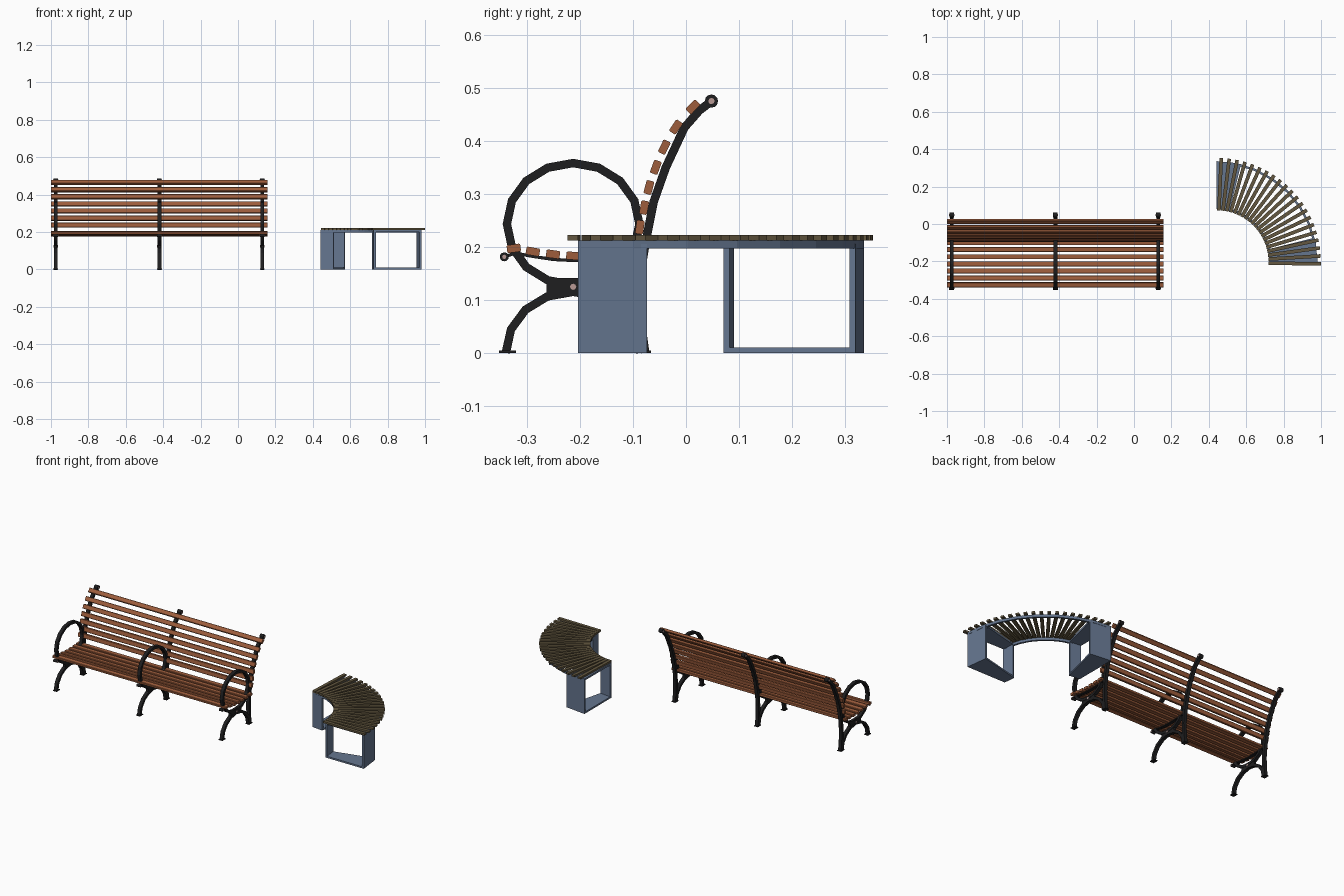
import bpy, bmesh, math
from mathutils import Vector, Matrix

if "Cube" in bpy.data.objects:
    bpy.data.objects.remove(bpy.data.objects["Cube"])


def material(name, rgb):
    m = bpy.data.materials.new(name)
    m.diffuse_color = (*rgb, 1)
    m.use_nodes = True
    m.node_tree.nodes["Principled BSDF"].inputs["Base Color"].default_value = m.diffuse_color
    return m


IRON = material("black iron", (0.013, 0.013, 0.014))
WOOD = material("red brown wood", (0.34, 0.11, 0.045))
OLIVE = material("olive wood", (0.125, 0.095, 0.05))
BLUE = material("blue grey steel", (0.13, 0.18, 0.275))
RIVET = material("pinkish rivet", (0.48, 0.32, 0.3))


def finish(bm, name, mat):
    bmesh.ops.recalc_face_normals(bm, faces=bm.faces)
    me = bpy.data.meshes.new(name)
    bm.to_mesh(me)
    bm.free()
    me.materials.append(mat)
    ob = bpy.data.objects.new(name, me)
    bpy.context.collection.objects.link(ob)
    return ob


def box(bm, center, size, rot=Matrix(), bevel=0):
    m = Matrix.Translation(center) @ rot @ Matrix.Diagonal((*size, 1))
    geo = bmesh.ops.create_cube(bm, size=1, matrix=m)
    if bevel:
        edges = {e for v in geo["verts"] for e in v.link_edges if e.calc_length() > 0.5}
        bmesh.ops.bevel(bm, geom=list(edges), offset=bevel, segments=1, affect='EDGES')


def ribbon(bm, pts, thick, x, width, closed=False):
    """Flat bar following (y, z) points, extruded in x."""
    n = len(pts)
    P = [Vector(p) for p in pts]
    rings = []
    for i in range(n):
        a = P[i - 1] if (i or closed) else P[i]
        b = P[(i + 1) % n] if (i < n - 1 or closed) else P[i]
        t = (b - a).normalized()
        o = Vector((-t.y, t.x)) * thick / 2
        rings.append([bm.verts.new((x + sx * width / 2, *(P[i] + o * so)))
                      for sx, so in ((-1, -1), (1, -1), (1, 1), (-1, 1))])
    for i in range(n if closed else n - 1):
        r, s = rings[i], rings[(i + 1) % n]
        for k in range(4):
            bm.faces.new((r[k], r[(k + 1) % 4], s[(k + 1) % 4], s[k]))
    if not closed:
        bm.faces.new(rings[0])
        bm.faces.new(rings[-1])


def disc(bm, x, y, z, r, width, seg=12):
    m = Matrix.Translation((x, y, z)) @ Matrix.Rotation(math.pi / 2, 4, 'Y')
    bmesh.ops.create_cone(bm, cap_ends=True, segments=seg, radius1=r, radius2=r, depth=width, matrix=m)


def ellipse(cy, cz, ry, rz, a0, a1, n):
    return [(cy + ry * math.cos(math.radians(a0 + (a1 - a0) * i / n)),
             cz + rz * math.sin(math.radians(a0 + (a1 - a0) * i / n))) for i in range(n + 1)]


# ---- Straight bench: three iron frames ----
POST = [(-0.077, 0), (-0.084, 0.05), (-0.086, 0.12), (-0.081, 0.18), (-0.073, 0.225), (-0.061, 0.285),
        (-0.038, 0.35), (-0.003, 0.425), (0.025, 0.457), (0.047, 0.474)]
RAIL = [(-0.343, 0.181), (-0.322, 0.188), (-0.29, 0.182), (-0.25, 0.176), (-0.21, 0.174),
        (-0.15, 0.175), (-0.08, 0.18)]
MID = -0.213
for i, x in enumerate((-0.975, -0.42, 0.13)):
    bm = bmesh.new()
    ribbon(bm, ellipse(MID, 0.243, 0.125, 0.115, 0, 360, 16)[:-1], 0.016, x, 0.02, True)  # arm hoop
    ribbon(bm, ellipse(MID, 0, 0.127, 0.115, 180, 0, 8), 0.016, x, 0.02)                  # leg arch
    ribbon(bm, POST, 0.016, x, 0.02)
    ribbon(bm, RAIL, 0.006, x, 0.018)
    box(bm, (x, MID, 0.1245), (0.016, 0.1, 0.034))                                        # web plate
    for y in (-0.337, -0.082):
        box(bm, (x, y, 0.002), (0.026, 0.032, 0.004))                                     # feet
    disc(bm, x, 0.048, 0.475, 0.0125, 0.024)
    disc(bm, x, -0.343, 0.181, 0.0085, 0.024)
    finish(bm, f"iron_frame_{i + 1}", IRON)
    bm = bmesh.new()
    disc(bm, x, MID, 0.1245, 0.006, 0.024, 8)
    disc(bm, x, 0.048, 0.475, 0.006, 0.028, 8)
    disc(bm, x, -0.343, 0.181, 0.004, 0.028, 8)
    finish(bm, f"frame_rivets_{i + 1}", RIVET)

# ---- Straight bench: slats (y, z, tilt in degrees) ----
SEAT = [(-0.325, 0.197, 8), (-0.289, 0.191, -10), (-0.251, 0.186, -8), (-0.213, 0.183, -3),
        (-0.175, 0.183, 0), (-0.137, 0.184, 2), (-0.1, 0.186, 4)]
BACK = [(-0.087, 0.237, 82), (-0.079, 0.274, 79), (-0.07, 0.312, 75), (-0.057, 0.35, 70),
        (-0.041, 0.388, 64), (-0.019, 0.426, 56), (0.013, 0.464, 46)]
for name, rows in (("seat_slats", SEAT), ("back_slats", BACK)):
    bm = bmesh.new()
    for y, z, tilt in rows:
        box(bm, (-0.4215, y, z), (1.157, 0.026, 0.015),
            Matrix.Rotation(math.radians(tilt), 4, 'X'), 0.002)
    finish(bm, name, WOOD)

# ---- Curved bench ----
CX, CY = 0.442, -0.204


def polar(r, deg, z):
    a = math.radians(deg)
    return (CX + r * math.cos(a), CY + r * math.sin(a), z)


def sector(bm, r0, r1, a0, a1, z0, z1, n=1):
    """Segmented ring piece between two radii, angles and heights."""
    rings = []
    for i in range(n + 1):
        a = a0 + (a1 - a0) * i / n
        rings.append([bm.verts.new(polar(r, a, z)) for r, z in ((r0, z0), (r1, z0), (r1, z1), (r0, z1))])
    for r, s in zip(rings, rings[1:]):
        for k in range(4):
            bm.faces.new((r[k], r[(k + 1) % 4], s[(k + 1) % 4], s[k]))
    bm.faces.new(rings[0])
    bm.faces.new(rings[-1])


R_IN, R_OUT, T = 0.283, 0.54, 0.012
bm = bmesh.new()
sector(bm, R_IN, R_IN + T, 0, 90, 0.197, 0.212, 8)
sector(bm, R_OUT - T, R_OUT, 0, 90, 0.197, 0.212, 8)
finish(bm, "curved_rails", BLUE)

# Open box piers at both ends
for name, a in (("front_pier", 0), ("back_pier", 76)):
    bm = bmesh.new()
    sector(bm, R_IN, R_IN + T, a, a + 14, 0, 0.205)
    sector(bm, R_OUT - T, R_OUT, a, a + 14, 0, 0.205)
    sector(bm, R_IN + T, R_OUT - T, a, a + 14, 0, 0.01)
    sector(bm, R_IN + T, R_OUT - T, a, a + 14, 0.2, 0.211)
    finish(bm, name, BLUE)

# Fan of radial slats
bm = bmesh.new()
N = 21
for i in range(N):
    a = -1 + 88.5 * i / (N - 1)
    box(bm, polar(0.417, a, 0.217), (0.28, 0.019, 0.011), Matrix.Rotation(math.radians(a), 4, 'Z'))
finish(bm, "curved_seat_slats", OLIVE)
